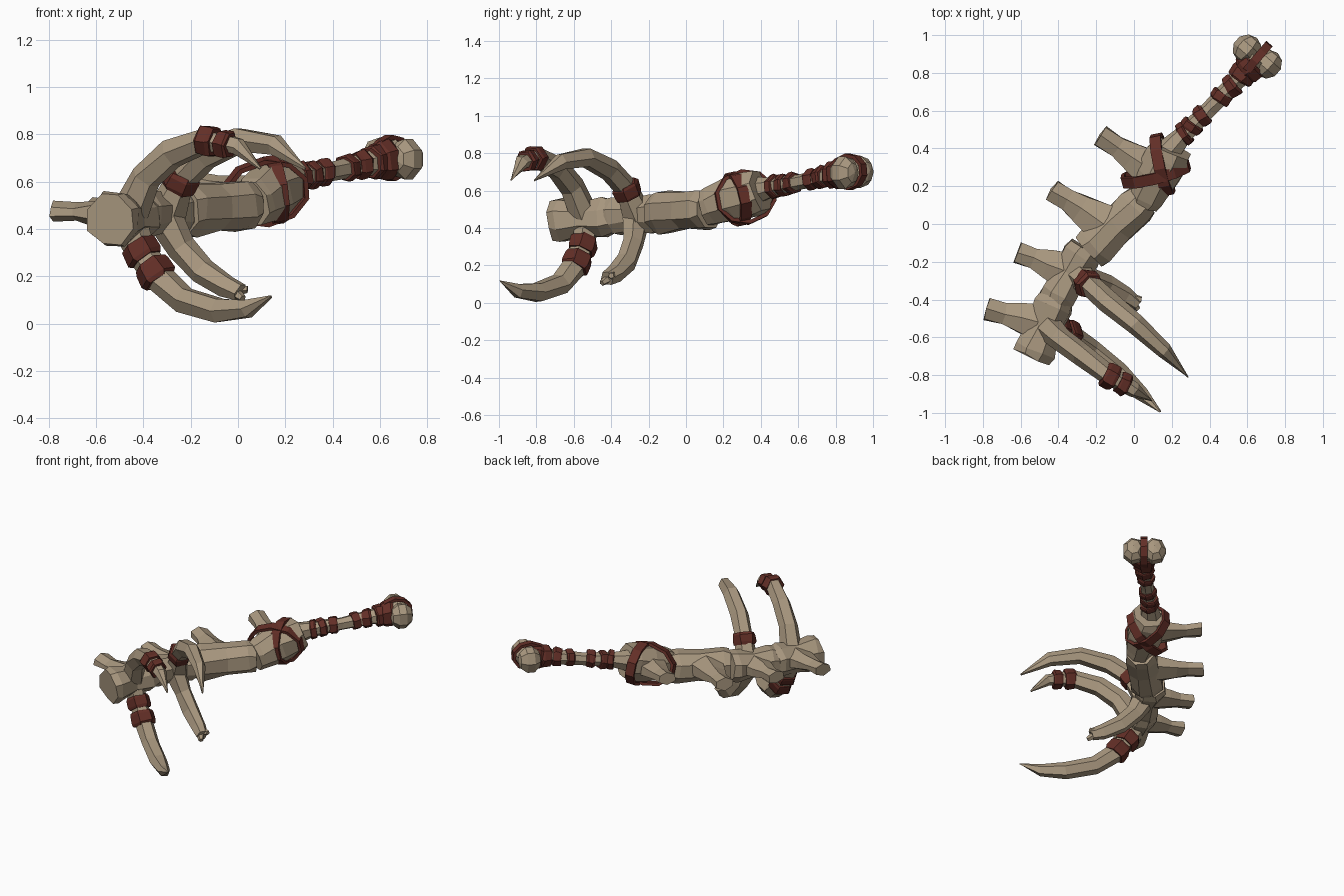
import bpy, bmesh, math, random
from mathutils import Vector, Matrix

if "Cube" in bpy.data.objects:
    bpy.data.objects.remove(bpy.data.objects["Cube"])

random.seed(4)


def material(name, rgb):
    m = bpy.data.materials.new(name)
    m.diffuse_color = (*rgb, 1)
    m.use_nodes = True
    m.node_tree.nodes["Principled BSDF"].inputs["Base Color"].default_value = m.diffuse_color
    return m


BONE = material("bone", (0.40, 0.315, 0.215))
LEATHER = material("dark_red_leather", (0.125, 0.028, 0.02))
UP = Vector((0, 0, 1))
RIB_N = Vector((0.65, 0.76, 0))      # normal of the plane the ribs curve in


def finish(name, bm, mat):
    bmesh.ops.recalc_face_normals(bm, faces=bm.faces)
    me = bpy.data.meshes.new(name)
    bm.to_mesh(me)
    bm.free()
    me.materials.append(mat)
    ob = bpy.data.objects.new(name, me)
    bpy.context.collection.objects.link(ob)
    return ob


def tube(name, pts, radii, sides, mat, ref=UP, aspect=1.0, jitter=0.0):
    """Faceted tube along a path; aspect scales the size along ref."""
    pts = [Vector(p) for p in pts]
    bm = bmesh.new()
    rings = []
    for i, p in enumerate(pts):
        d = (pts[min(i + 1, len(pts) - 1)] - pts[max(i - 1, 0)]).normalized()
        side = d.cross(ref).normalized()
        up = side.cross(d)
        ring = []
        for k in range(sides):
            a = 2 * math.pi * (k + 0.5) / sides
            j = Vector([random.uniform(-jitter, jitter) for _ in range(3)])
            ring.append(bm.verts.new(p + j + radii[i] * (
                side * math.cos(a) + up * math.sin(a) * aspect)))
        rings.append(ring)
    for a, b in zip(rings, rings[1:]):
        for k in range(sides):
            n = (k + 1) % sides
            bm.faces.new((a[k], a[n], b[n], b[k]))
    bm.faces.new(rings[0])
    bm.faces.new(rings[-1])
    return finish(name, bm, mat)


def wrap(name, path, radii, t, half, ref, grow=0.015, sides=6, tilt=0.0):
    """Leather band round a path at position t (segment index + fraction)."""
    i = min(int(t), len(path) - 2)
    f = t - i
    a, b = Vector(path[i]), Vector(path[i + 1])
    c = a.lerp(b, f)
    d = (b - a).normalized()
    d = (d + tilt * d.cross(ref).normalized()).normalized()
    r = radii[i] * (1 - f) + radii[i + 1] * f + grow
    tube(name, [c - d * half, c - d * half * 0.6, c + d * half * 0.6, c + d * half],
         [r * 0.9, r, r * 1.02, r * 0.9], sides, LEATHER, ref, 1.0, 0.004)


def strap(name, centre, long_axis, short_axis, a, b, width, thick=0.02, sides=10):
    """Elliptical strap with a rectangular section."""
    c = Vector(centre)
    u = Vector(long_axis).normalized()
    v = Vector(short_axis)
    v = (v - u * v.dot(u)).normalized()
    n = u.cross(v)
    bm = bmesh.new()
    loops = []
    for k in range(sides):
        t = 2 * math.pi * (k + 0.5) / sides
        loop = []
        for dr, w in ((0, -1), (thick, -1), (thick, 1), (0, 1)):
            loop.append(bm.verts.new(c + u * (a + dr) * math.cos(t)
                                     + v * (b + dr) * math.sin(t) + n * w * width / 2))
        loops.append(loop)
    for k in range(sides):
        p, q = loops[k], loops[(k + 1) % sides]
        for m in range(4):
            o = (m + 1) % 4
            bm.faces.new((p[m], p[o], q[o], q[m]))
    return finish(name, bm, LEATHER)


# Spine: four waisted vertebrae, each with start, end, start/waist/end radius
vertebrae = [
    ((-0.54, -0.70, 0.44), (-0.41, -0.39, 0.46), 0.118, 0.095, 0.108),
    ((-0.42, -0.41, 0.46), (-0.25, -0.13, 0.48), 0.100, 0.090, 0.108),
    ((-0.24, -0.15, 0.48), (0.05, 0.13, 0.50), 0.118, 0.105, 0.110),
    ((0.05, 0.11, 0.505), (0.20, 0.40, 0.60), 0.100, 0.122, 0.122),
]
for i, (a, b, r0, r1, r2) in enumerate(vertebrae):
    a, b = Vector(a), Vector(b)
    tube(f"vertebra_{i + 1}", [a.lerp(b, f) for f in (0, 0.12, 0.5, 0.85, 1)],
         [r0 * 0.94, r0, r1, r2, r2 * 0.9], 8, BONE, UP, 1.03, 0.007)

# Flat bony processes along one side of the spine
processes = [
    ((-0.46, -0.53, 0.46), (-0.78, -0.45, 0.475)),
    ((-0.33, -0.26, 0.47), (-0.615, -0.15, 0.49)),
    ((-0.16, 0.00, 0.50), (-0.435, 0.18, 0.52)),
    ((0.12, 0.27, 0.55), (-0.18, 0.47, 0.60)),
]
for i, (a, b) in enumerate(processes):
    a, b = Vector(a), Vector(b)
    tube(f"side_process_{i + 1}", [a, a.lerp(b, 0.45), a.lerp(b, 0.7), b],
         [0.125, 0.085, 0.062, 0.066], 6, BONE, UP, 0.65, 0.005)

# Curved ribs: path and radius at each point
ribs = {
    "upper_rib_front": (
        [(-0.46, -0.54, 0.46), (-0.39, -0.61, 0.62), (-0.28, -0.69, 0.72),
         (-0.14, -0.80, 0.775), (0.0, -0.88, 0.75), (0.095, -0.935, 0.655)],
        [0.085, 0.066, 0.064, 0.056, 0.04, 0.004]),
    "upper_rib_rear": (
        [(-0.30, -0.26, 0.47), (-0.24, -0.32, 0.61), (-0.14, -0.41, 0.71),
         (0.01, -0.53, 0.775), (0.16, -0.67, 0.755), (0.285, -0.81, 0.655)],
        [0.085, 0.062, 0.064, 0.058, 0.045, 0.004]),
    "lower_rib_front": (
        [(-0.47, -0.53, 0.44), (-0.41, -0.55, 0.31), (-0.34, -0.59, 0.20),
         (-0.23, -0.67, 0.10), (-0.08, -0.79, 0.055), (0.04, -0.90, 0.065),
         (0.14, -0.995, 0.115)],
        [0.08, 0.064, 0.066, 0.062, 0.056, 0.043, 0.004]),
    "lower_rib_rear": (
        [(-0.31, -0.27, 0.45), (-0.24, -0.28, 0.32), (-0.15, -0.32, 0.22),
         (-0.05, -0.38, 0.155), (0.01, -0.42, 0.13)],
        [0.08, 0.06, 0.06, 0.052, 0.04]),
}
for name, (path, radii) in ribs.items():
    tube(name, path, radii, 6, BONE, RIB_N, 0.95, 0.004)
# Splinters on the broken rib
for i, tip in enumerate(((0.04, -0.40, 0.145), (0.02, -0.45, 0.105))):
    tube(f"rib_splinter_{i + 1}", [(-0.03, -0.39, 0.145), tip], [0.032, 0.016], 5, BONE, RIB_N)

# Leather bands on the ribs
for rib, t, half in (("upper_rib_front", 3.08, 0.036), ("upper_rib_front", 3.6, 0.03),
                     ("upper_rib_rear", 0.95, 0.04),
                     ("lower_rib_front", 1.05, 0.042), ("lower_rib_front", 1.85, 0.045)):
    path, radii = ribs[rib]
    wrap(f"{rib}_band", path, radii, t, half, RIB_N)

# Crossed straps binding spine to handle
strap("cross_strap_a", (0.115, 0.27, 0.555), (0.97, 0.24, 0.12), (-0.1, -0.25, 1), 0.172, 0.126, 0.06)
strap("cross_strap_b", (0.15, 0.315, 0.565), (0.22, -0.97, -0.15), (-0.1, -0.2, 1), 0.150, 0.128, 0.06)

# Handle: long bone with two rounded knuckles
handle = [(0.16, 0.36, 0.595), (0.26, 0.47, 0.62), (0.40, 0.61, 0.645),
          (0.54, 0.75, 0.675), (0.66, 0.88, 0.70)]
handle_r = [0.08, 0.052, 0.043, 0.05, 0.085]
tube("handle_bone", handle, handle_r, 7, BONE, UP, 1.0, 0.004)
for i, c in enumerate(((0.60, 0.925, 0.70), (0.71, 0.845, 0.695))):
    bm = bmesh.new()
    bmesh.ops.create_uvsphere(bm, u_segments=7, v_segments=5, radius=0.083)
    bmesh.ops.transform(bm, verts=bm.verts, matrix=Matrix.Translation(c)
                        @ Matrix.Rotation(math.radians(49), 4, 'Z')
                        @ Matrix.Rotation(math.radians(90), 4, 'Y')
                        @ Matrix.Diagonal((1.12, 0.95, 0.95, 1)))
    finish(f"handle_knuckle_{i + 1}", bm, BONE)

# Leather grip bands and end loop
for i, (t, half, tilt) in enumerate(((1.05, 0.022, 0.2), (1.33, 0.024, -0.15), (1.72, 0.028, 0.15),
                                     (2.45, 0.026, -0.2), (2.85, 0.03, 0.15), (3.3, 0.034, -0.1),
                                     (3.62, 0.04, 0.15))):
    wrap(f"grip_band_{i + 1}", handle, handle_r, t, half, UP, 0.014, 7, tilt)
strap("end_loop", (0.645, 0.87, 0.70), (0.64, 0.75, 0.1), (0, 0, 1), 0.095, 0.078, 0.045)
